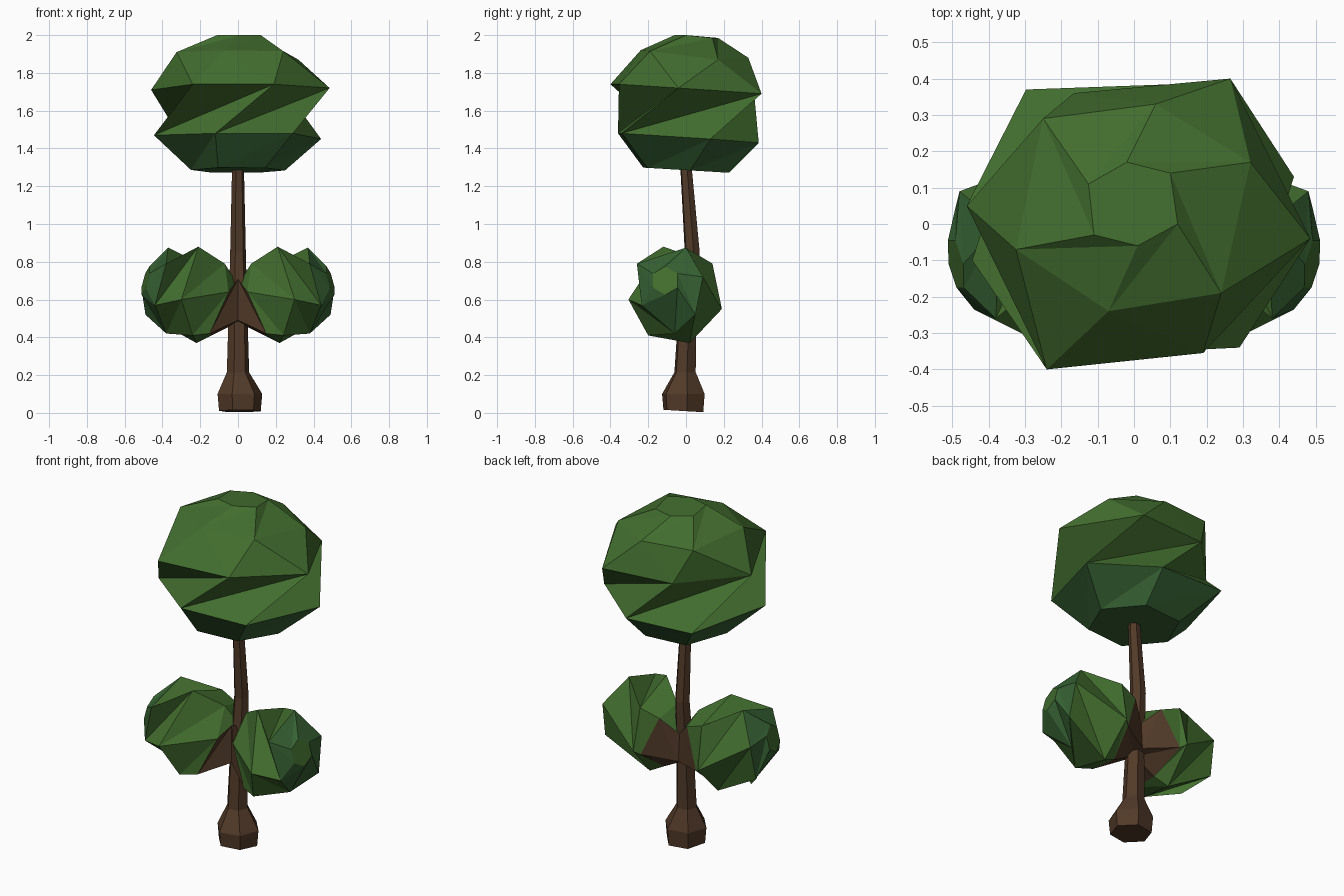
import bpy, bmesh
from math import sin, cos, radians

if "Cube" in bpy.data.objects:
    bpy.data.objects.remove(bpy.data.objects["Cube"])


def material(name, rgb):
    m = bpy.data.materials.new(name)
    m.diffuse_color = (*rgb, 1)
    m.use_nodes = True
    m.node_tree.nodes["Principled BSDF"].inputs["Base Color"].default_value = m.diffuse_color
    return m


BARK = material("bark", (0.085, 0.043, 0.022))
LEAF = material("leaf", (0.055, 0.155, 0.028))
SHADE = material("shaded_leaf", (0.037, 0.12, 0.033))
MATS = [BARK, LEAF, SHADE]


def hexagon(cx, cy, z, r, turn=0, tilt=0):
    """Six points round a centre, tilted so height changes along y."""
    pts = []
    for i in range(6):
        a = radians(turn + 60 * i)
        pts.append((cx + r * cos(a), cy + r * sin(a), z + tilt * r * sin(a)))
    return pts


def loft(name, rings, mats, flips=(), caps=(0, 0), cap_start=True):
    """Triangulated faceted skin through six-point rings."""
    bm = bmesh.new()
    rows = [[bm.verts.new(p) for p in ring] for ring in rings]
    for k in range(len(rows) - 1):
        low, up = rows[k], rows[k + 1]
        for i in range(6):
            j = (i + 1) % 6
            if k in flips:
                tris = (low[i], low[j], up[i]), (low[j], up[j], up[i])
            else:
                tris = (low[i], low[j], up[j]), (low[i], up[j], up[i])
            for t in tris:
                bm.faces.new(t).material_index = mats[k]
    if cap_start:
        bm.faces.new(rows[0][::-1]).material_index = caps[0]
    bm.faces.new(rows[-1]).material_index = caps[1]
    bmesh.ops.recalc_face_normals(bm, faces=bm.faces[:])
    me = bpy.data.meshes.new(name)
    bm.to_mesh(me)
    bm.free()
    for m in MATS:
        me.materials.append(m)
    ob = bpy.data.objects.new(name, me)
    bpy.context.collection.objects.link(ob)
    return ob


# Trunk: flared foot, slightly leaning shaft
loft("trunk", [
    hexagon(0.01, -0.014, 0.01, 0.112, 10, -0.06),
    hexagon(0.01, -0.014, 0.1, 0.12, 10),
    hexagon(0.0, -0.005, 0.215, 0.06, 10),
    hexagon(0.0, 0.005, 0.48, 0.052, 10),
    hexagon(0.0, 0.033, 0.85, 0.042, 10),
    hexagon(0.0, 0.0, 1.3, 0.032, 10),
], [0] * 5)

# Crown: rings twisted against each other to pinch the waist
loft("crown", [
    hexagon(0.0, 0.0, 1.285, 0.25, 185, -0.06),
    [(-.445, -.10, 1.47), (-.12, -.36, 1.48), (.29, -.34, 1.48),
     (.44, .13, 1.45), (.12, .385, 1.43), (-.297, .37, 1.445)],
    [(-.24, -.40, 1.74), (.19, -.355, 1.74), (.485, -.04, 1.72),
     (.265, .40, 1.69), (-.165, .36, 1.70), (-.46, .05, 1.71)],
    [(-.07, -.24, 1.92), (.24, -.19, 1.915), (.32, .17, 1.87),
     (.06, .33, 1.88), (-.25, .29, 1.89), (-.325, -.07, 1.91)],
    [(.01, -.06, 2.0), (.12, 0, 2.0), (.10, .14, 1.985),
     (-.02, .17, 1.985), (-.125, .11, 1.99), (-.11, -.03, 2.0)],
], [2, 1, 1, 1], flips=(2,), caps=(2, 1))

# Side bushes: branch root, inner ring, two twisted wide rings, outer end
tip = []
for i in range(6):
    a = radians(150 + 60 * i)
    y, z = 0.075 * cos(a), 0.075 * sin(a)
    tip.append((0.49 + 0.18 * y - 0.27 * z, y - 0.11, z + 0.70))
bush = loft("side_bushes", [
    [(0, .02, .68), (0, -.06, .71), (0, -.06, .49),
     (0, 0, .48), (0, .07, .50), (0, .06, .66)],
    [(.07, -.02, .79), (.05, -.12, .64), (.15, -.16, .42),
     (.14, 0, .41), (.18, .165, .53), (.09, .12, .75)],
    [(.21, -.12, .88), (.30, -.305, .60), (.24, -.20, .41),
     (.22, .02, .37), (.21, .19, .55), (.20, .14, .79)],
    [(.38, -.26, .79), (.44, -.235, .57), (.38, -.06, .42),
     (.49, .05, .52), (.48, .09, .72), (.37, 0, .875)],
    tip,
], [0, 1, 1, 2], caps=(0, 1), cap_start=False)
# Leafy top where the bush meets the trunk
for f in bush.data.polygons:
    if 6 in f.vertices:
        f.material_index = 1
mirror = bush.modifiers.new("mirror", 'MIRROR')
mirror.use_axis[0] = True
